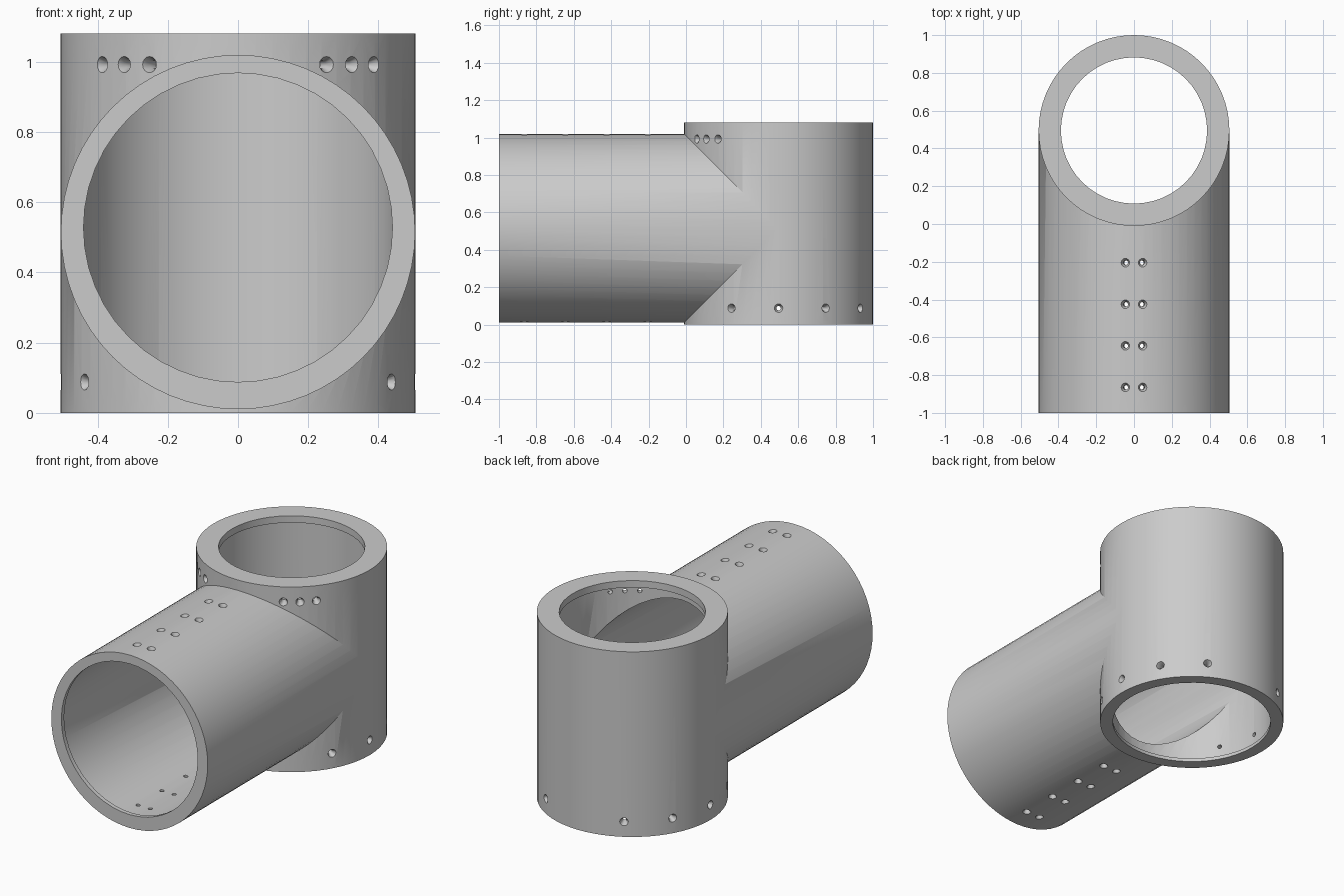
import bpy, bmesh
from math import radians, pi
from mathutils import Matrix, Vector

cube = bpy.data.objects.get("Cube")
if cube:
    bpy.data.objects.remove(cube)

R = 0.505                          # outer radius of both tubes
UP = Vector((0, 0.495, 0))         # axis base of the upright tube
SIDE = Vector((0, 0.495, 0.515))   # rear end of the forward tube axis
BORE = Vector((0, 0.495, 0.528))   # rear end of the forward bore axis
FORWARD = Vector((0, -1, 0))

grey = bpy.data.materials.new("plain_grey")
grey.use_nodes = True
colour = (0.6, 0.6, 0.6, 1)
grey.diffuse_color = colour
grey.node_tree.nodes["Principled BSDF"].inputs["Base Color"].default_value = colour


def lathe(bm, profile, origin, axis, sides):
    """Closed solid of (radius, distance) rings along an axis."""
    turn = Matrix.Translation(origin) @ axis.to_track_quat("Z", "Y").to_matrix().to_4x4()
    rings = []
    for r, d in profile:
        ring = bmesh.ops.create_circle(bm, segments=sides, radius=r,
                                       matrix=turn @ Matrix.Translation((0, 0, d)))
        rings.append(ring["verts"])
    faces = [bm.faces.new(rings[0]), bm.faces.new(rings[-1])]
    for a, b in zip(rings, rings[1:]):
        for i in range(sides):
            j = (i + 1) % sides
            faces.append(bm.faces.new((a[i], a[j], b[j], b[i])))
    bmesh.ops.recalc_face_normals(bm, faces=faces)


def make_object(name, bm):
    mesh = bpy.data.meshes.new(name)
    bm.to_mesh(mesh)
    bm.free()
    mesh.materials.append(grey)
    obj = bpy.data.objects.new(name, mesh)
    bpy.context.collection.objects.link(obj)
    return obj


def solid(name, profile, origin, axis, sides=64):
    bm = bmesh.new()
    lathe(bm, profile, origin, axis, sides)
    return make_object(name, bm)


def combine(target, tool, operation):
    mod = target.modifiers.new(tool.name, "BOOLEAN")
    mod.operation, mod.solver, mod.object = operation, "EXACT", tool
    bpy.context.view_layer.objects.active = target
    bpy.ops.object.modifier_apply(modifier=mod.name)
    bpy.data.objects.remove(tool)


# Outer shell: upright tube with a tube branching forward
body = solid("tube_joint", [(R, 0), (R, 1.08)], UP, Vector((0, 0, 1)))
branch = solid("forward_tube", [(R - 0.0005, 0), (R - 0.0005, 1.495)], SIDE, FORWARD)
combine(body, branch, "UNION")

# Bores, narrowed to a lip at each opening
upright_bore = solid("upright_bore", [(0.435, -0.1), (0.435, 0.02), (0.45, 0.02),
                     (0.45, 1.04), (0.387, 1.04), (0.387, 1.2)], UP, Vector((0, 0, 1)), 48)
combine(body, upright_bore, "DIFFERENCE")
forward_bore = solid("forward_bore", [(0.449, 0), (0.449, 1.47), (0.44, 1.47),
                     (0.44, 1.6)], BORE, FORWARD, 48)
combine(body, forward_bore, "DIFFERENCE")

# Countersunk screw holes, drilled inwards from the outer surface
holes = bmesh.new()


def drill(centre, direction):
    profile = [(0.028, 0.01), (0.012, -0.024), (0.012, -0.16)]
    lathe(holes, profile, centre + direction * R, direction, 16)


def around(degrees):
    return Matrix.Rotation(radians(degrees), 3, "Z") @ Vector((1, 0, 0))


for angle in (30, 40, 50):                       # upper front groups
    for side in (-1, 1):
        drill(UP + Vector((0, 0, 0.992)), around(-90 + side * angle))
for angle in (-30, 0, 30, 60, 120, 150, 180, 210):   # lower ring
    drill(UP + Vector((0, 0, 0.088)), around(angle))
for row in range(4):                             # paired rows, top and bottom
    centre = Vector((0, -0.205 - 0.22 * row, SIDE.z))
    for tilt in (-5.2, 5.2):
        for flip in (0, pi):
            drill(centre, Matrix.Rotation(radians(tilt) + flip, 3, "Y") @ Vector((0, 0, 1)))
combine(body, make_object("screw_holes", holes), "DIFFERENCE")

# Smooth round walls, sharp rims
bpy.ops.object.select_all(action="DESELECT")
body.select_set(True)
bpy.context.view_layer.objects.active = body
bpy.ops.object.shade_smooth_by_angle(angle=radians(30))
